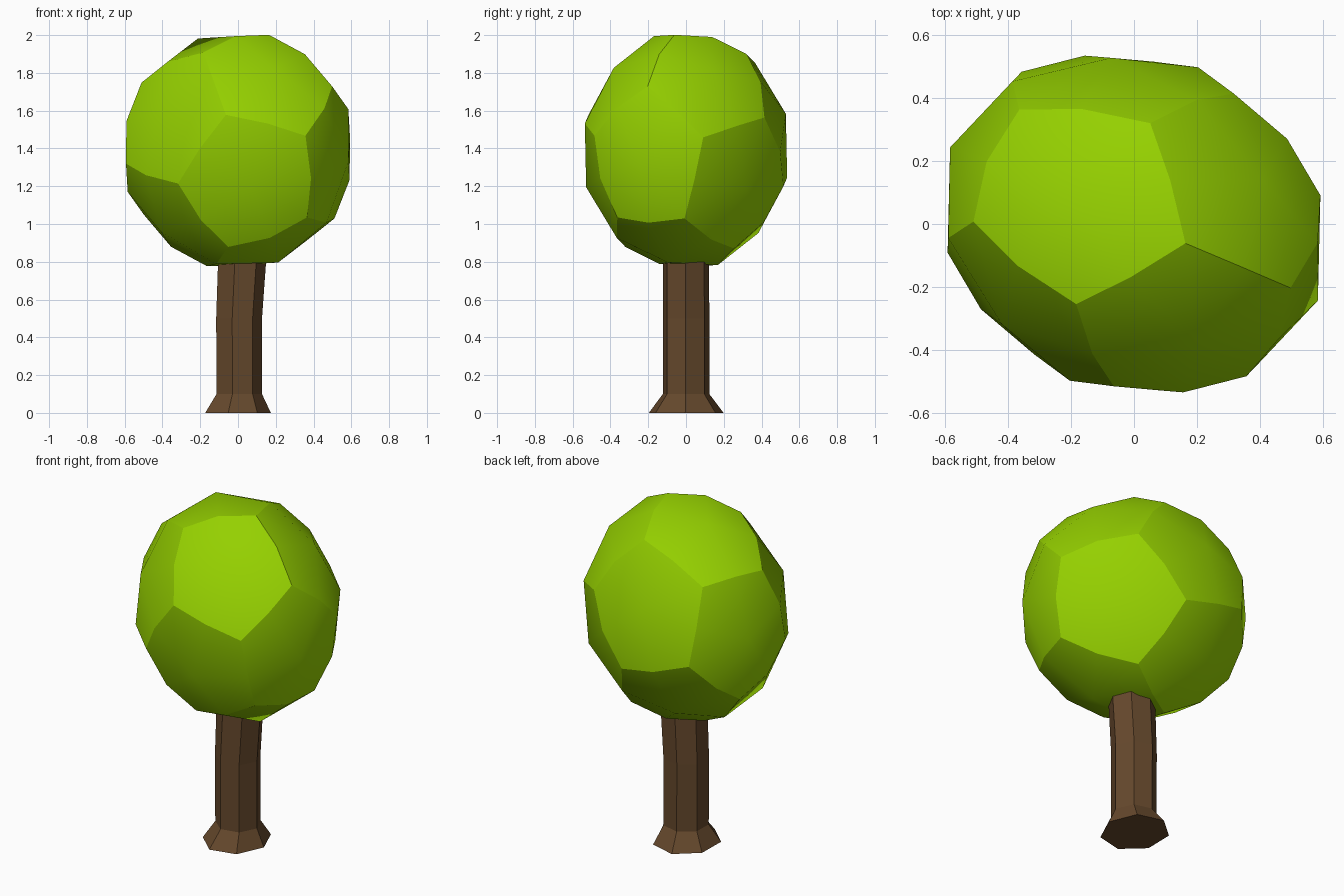
import bpy, bmesh
from math import sin, cos, radians, atan
from itertools import combinations
from mathutils import Vector

if "Cube" in bpy.data.objects:
    bpy.data.objects.remove(bpy.data.objects["Cube"])


def material(name, rgb):
    m = bpy.data.materials.new(name)
    m.diffuse_color = (*rgb, 1)
    m.use_nodes = True
    m.node_tree.nodes["Principled BSDF"].inputs["Base Color"].default_value = m.diffuse_color
    return m


def add_object(name, bm, mat):
    bmesh.ops.recalc_face_normals(bm, faces=bm.faces[:])
    me = bpy.data.meshes.new(name)
    bm.to_mesh(me)
    bm.free()
    me.materials.append(mat)
    ob = bpy.data.objects.new(name, me)
    bpy.context.collection.objects.link(ob)
    return ob


# Trunk: seven-sided, flared foot, slight lean at the top
SIDES = 7
rings = [  # z, x centre, x radius, y radius
    (0.0, -0.008, 0.182, 0.203),
    (0.10, 0.001, 0.126, 0.126),
    (0.50, 0.000, 0.127, 0.126),
    (0.79, 0.015, 0.133, 0.125),
    (0.84, 0.017, 0.134, 0.125),
]
bm = bmesh.new()
loops = []
for z, cx, rx, ry in rings:
    angles = [radians(-104 + 360 * i / SIDES) for i in range(SIDES)]
    loops.append([bm.verts.new((cx + rx * cos(a), ry * sin(a), z)) for a in angles])
for lo, hi in zip(loops, loops[1:]):
    for i in range(SIDES):
        j = (i + 1) % SIDES
        bm.faces.new((lo[i], lo[j], hi[j], hi[i]))
bm.faces.new(loops[0][::-1])
bm.faces.new(loops[-1])
add_object("trunk", bm, material("bark", (0.13, 0.065, 0.025)))

# Foliage: domed dodecahedron, tilted so one pentagon faces front
n = Vector((0.056, -0.452, -0.146)).normalized()      # front pentagon centre
corner = Vector((-0.07, -0.577, 0.20))                # its upper corner
u = -(corner - n * corner.dot(n)).normalized()
v = n.cross(u)
tilt = atan(2)
centres = [n]
for k in range(5):
    a = radians(72 * k)
    centres.append(n * cos(tilt) + (u * cos(a) + v * sin(a)) * sin(tilt))
centres += [-c for c in centres]


def near(p, q):
    return p.dot(q) > 0.4


mids = [(p + q).normalized() for p, q in combinations(centres, 2) if near(p, q)]
corners = [(p + q + r).normalized() for p, q, r in combinations(centres, 3)
           if near(p, q) and near(q, r) and near(p, r)]

bm = bmesh.new()
kind = {}
for label, pts in (("centre", centres), ("mid", mids), ("corner", corners)):
    for p in pts:
        kind[bm.verts.new(p)] = label
bmesh.ops.convex_hull(bm, input=bm.verts[:])
# Smooth inside each pentagon, sharp between pentagons
for f in bm.faces:
    f.smooth = True
for e in bm.edges:
    e.smooth = "centre" in [kind[w] for w in e.verts]
# Stretch to size, with a slight skew in plan
for w in bm.verts:
    x, y, z = w.co
    w.co = Vector((x * 0.622, y * 0.551 - x * 0.067, z * 0.637 + 1.389))
add_object("foliage", bm, material("leaves", (0.30, 0.63, 0.0)))
